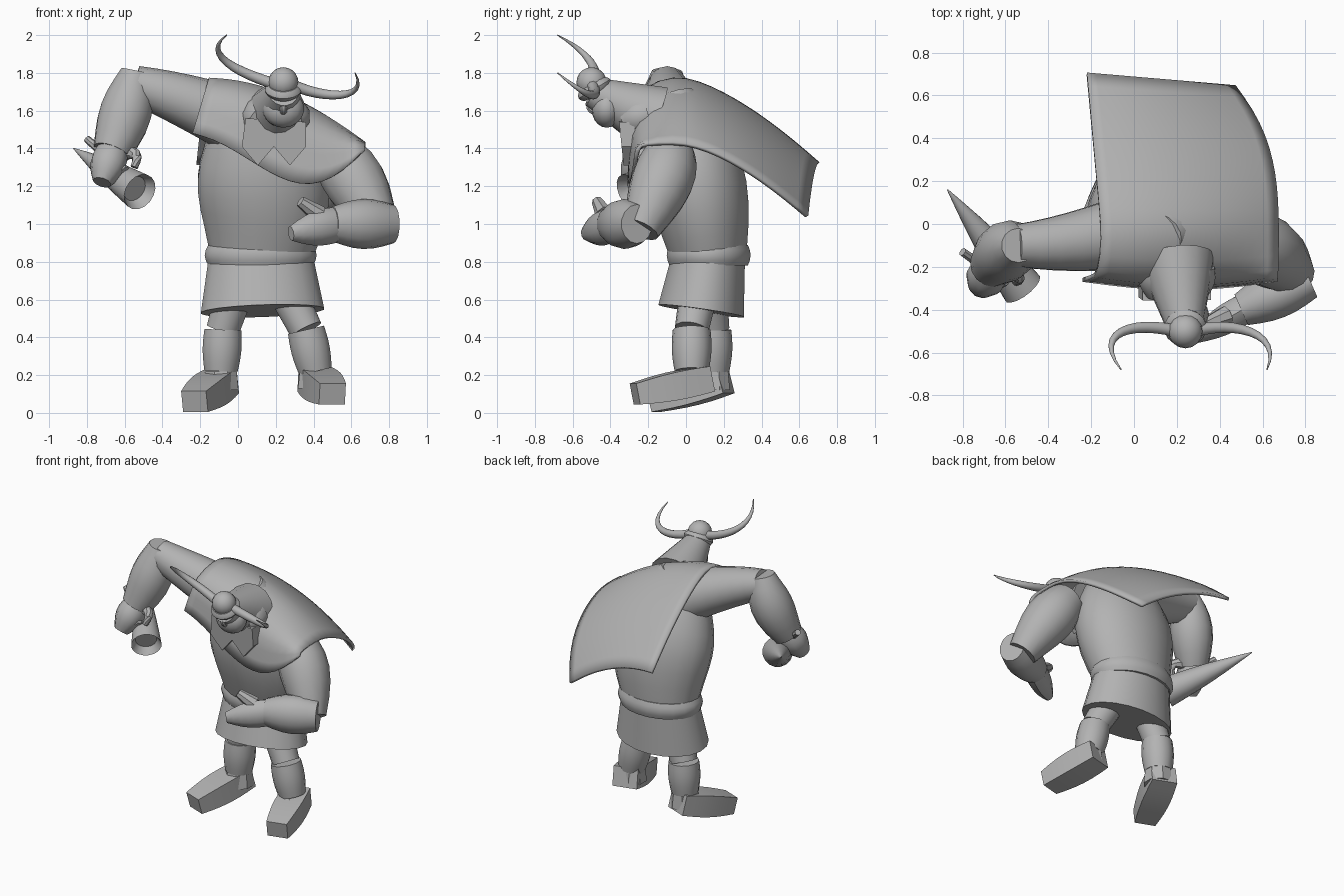
import bpy, bmesh, math
from mathutils import Vector

default_cube = bpy.data.objects.get("Cube")
if default_cube:
    bpy.data.objects.remove(default_cube, do_unlink=True)

clay = bpy.data.materials.new("plain grey")
clay.use_nodes = True
clay.diffuse_color = (.45, .45, .45, 1)
clay.node_tree.nodes["Principled BSDF"].inputs["Base Color"].default_value = clay.diffuse_color


def finish(name, bm, crease=42):
    """Turn a bmesh into a smooth object whose hard creases stay sharp."""
    bmesh.ops.recalc_face_normals(bm, faces=bm.faces)
    mesh = bpy.data.meshes.new(name)
    bm.to_mesh(mesh)
    bm.free()
    mesh.materials.append(clay)
    mesh.polygons.foreach_set("use_smooth", [True] * len(mesh.polygons))
    mesh.set_sharp_from_angle(angle=math.radians(crease))
    part = bpy.data.objects.new(name, mesh)
    bpy.context.collection.objects.link(part)
    return part


def bezier(controls, f):
    """Point at fraction f of a curve with any number of controls."""
    points = [Vector(c) for c in controls]
    while len(points) > 1:
        points = [a.lerp(b, f) for a, b in zip(points, points[1:])]
    return points[0]


def limb(name, controls, start, end, bulge=0, flat=1, sides=14, steps=6, hollow=0):
    """Loft ellipses along a curve, from the start radius to the end radius."""
    bm = bmesh.new()
    centres = [bezier(controls, i / steps) for i in range(steps + 1)]
    span = (centres[-1] - centres[0]).normalized()
    reference = Vector((0, 1, 0)) if abs(span.z) > .75 else Vector((0, 0, 1))
    rings = []
    for i, centre in enumerate(centres):
        f = i / steps
        tangent = centres[min(i + 1, steps)] - centres[max(i - 1, 0)]
        side = tangent.cross(reference).normalized()
        up = side.cross(tangent).normalized() * flat
        radius = start + (end - start) * f + bulge * math.sin(math.pi * f)
        angles = [math.tau * (k + .5) / sides for k in range(sides)]
        rings.append([bm.verts.new(centre + radius * (side * math.cos(a) + up * math.sin(a)))
                      for a in angles])
    for low, high in zip(rings, rings[1:]):
        for k in range(sides):
            bm.faces.new((low[k - 1], low[k], high[k], high[k - 1]))
    bm.faces.new(rings[0])
    mouth = bm.faces.new(rings[-1])
    if hollow:
        bm.normal_update()
        bmesh.ops.inset_individual(bm, faces=[mouth], thickness=.03)
        bmesh.ops.translate(bm, verts=mouth.verts, vec=-span * hollow)
    return finish(name, bm)


def ball(name, centre, size):
    bm = bmesh.new()
    bmesh.ops.create_uvsphere(bm, u_segments=16, v_segments=10, radius=1)
    bmesh.ops.scale(bm, verts=bm.verts, vec=size)
    bmesh.ops.translate(bm, verts=bm.verts, vec=centre)
    return finish(name, bm)


# Body, belt and skirt
limb("torso", [(.12, .12, .85), (.18, .06, 1.3), (.05, -.06, 1.65)],
     start=.28, end=.18, bulge=.12, flat=.74, sides=20, steps=8)
limb("belt", [(.12, .12, .78), (.12, .12, .89)],
     start=.28, end=.28, bulge=.02, flat=.75, sides=20, steps=4)
limb("skirt", [(.12, .12, .82), (.13, .08, .54)],
     start=.28, end=.33, flat=.7, sides=20)


# Cape: a sloping sheet over the back, with a shorter mantle hanging in front
def back_point(u, v):
    left_edge = -.15 - .07 * v
    right_edge = .67 - .2 * v ** 3
    x = left_edge + u * (right_edge - left_edge)
    y = .76 * v - .06 - .06 * u * v
    z = 1.78 - .46 * v ** 1.5 - (.35 - .07 * v) * u ** 2
    return Vector((x, y, z))


def mantle_point(u, fall):
    point = back_point(u, 0)
    drop = .3 + .2 * math.sin(math.pi * u ** 1.5) - .26 * u ** 3
    point.x -= .09 * fall * (1 - u)
    point.y = -.23 - .04 * math.sin(math.pi * u) - .03 * fall
    point.z -= drop * fall
    return point


columns = [i / 8 for i in range(9)]
rows = [[mantle_point(u, fall) for u in columns] for fall in (1, .6, .2)]
rows += [[back_point(u, j / 6) for u in columns] for j in range(7)]
bm = bmesh.new()
grid = [[bm.verts.new(point) for point in row] for row in rows]
for near, far in zip(grid, grid[1:]):
    for i in range(len(columns) - 1):
        bm.faces.new((near[i], near[i + 1], far[i + 1], far[i]))
cape = finish("cape", bm, crease=180)
smoothing = cape.modifiers.new("smoothing", "SUBSURF")
smoothing.levels = smoothing.render_levels = 1
smoothing.boundary_smooth = "PRESERVE_CORNERS"
thickness = cape.modifiers.new("thickness", "SOLIDIFY")
thickness.thickness = .02
thickness.offset = 0

# Raised right arm, hanging down from the elbow
limb("right_upper_arm", [(0, -.03, 1.54), (-.3, -.1, 1.67), (-.55, -.1, 1.74)],
     start=.18, end=.1)
limb("right_forearm", [(-.54, -.1, 1.81), (-.58, -.1, 1.6), (-.67, -.2, 1.38)],
     start=.08, end=.1, bulge=.05)
limb("right_hand", [(-.66, -.2, 1.4), (-.72, -.3, 1.22)], start=.08, end=.05, bulge=.03, sides=10)
limb("right_thumb", [(-.62, -.2, 1.37), (-.5, -.25, 1.4), (-.55, -.27, 1.3)], start=.04, end=.02, sides=8)
limb("right_finger", [(-.8, -.13, 1.45), (-.6, -.27, 1.28)], start=.02, end=.03, sides=8)
limb("drinking_horn", [(-.87, .16, 1.4), (-.52, -.3, 1.17)],
     start=.003, end=.1, bulge=.01, sides=16, hollow=.05)

# Left arm folded across the belly
limb("left_upper_arm", [(.5, -.08, 1.38), (.62, -.1, 1.26), (.75, -.24, .97)],
     start=.13, end=.1, bulge=.05)
limb("left_forearm", [(.82, -.26, 1), (.5, -.4, 1)], start=.09, end=.08, bulge=.03, flat=1.15)
limb("left_hand", [(.54, -.38, 1), (.28, -.53, .95)], start=.07, end=.03, bulge=.02, flat=1.3, sides=10)
limb("left_thumb", [(.43, -.43, 1.05), (.33, -.47, 1.12)], start=.05, end=.03, sides=8)

# Legs: hip, top of the boot, ankle, heel and toe of each side
legs = {
    "right": [(-.03, .12, .6), (-.08, .14, .44), (-.09, .14, .22), (-.08, .21, .17), (-.23, -.17, .06)],
    "left": [(.28, .06, .6), (.36, .03, .44), (.41, .03, .22), (.4, .12, .18), (.5, -.27, .1)],
}
for side, (hip, shin, ankle, heel, toe) in legs.items():
    limb(side + "_thigh", [hip, shin], start=.1, end=.09)
    limb(side + "_boot_cuff", [shin, ankle], start=.1, end=.09, bulge=.01)
    sole = Vector((ankle[0], ankle[1], heel[2] - .05))
    limb(side + "_ankle", [ankle, sole], start=.09, end=.1, sides=8)
    limb(side + "_foot", [heel, toe], start=.12, end=.1, bulge=.02, flat=.8, sides=4)

# Head stretched forward out of the collar
limb("head", [(.2, -.17, 1.56), (.24, -.5, 1.7)], start=.18, end=.08, sides=16)
limb("collar", [(.2, -.2, 1.58), (.2, -.34, 1.54)], start=.18, end=.14, bulge=.02, flat=.7)
ball("face", (.24, -.42, 1.61), (.11, .08, .1))
ball("brow", (.24, -.49, 1.67), (.07, .03, .03))
limb("nose", [(.24, -.49, 1.66), (.24, -.54, 1.61), (.24, -.47, 1.59)], start=.02, end=.02, sides=8)

# Beard plate with a zigzag lower edge
outline = [(.36, 1.54), (.04, 1.56)]
for i in range(5):
    dip = .1 * (i % 2)
    outline.append((.02 + i * .085, 1.41 - dip))
bm = bmesh.new()
front = bm.faces.new([bm.verts.new((x, -.33 - (z - 1.3) * .1, z)) for x, z in outline])
extruded = bmesh.ops.extrude_face_region(bm, geom=[front])["geom"]
back = [v for v in extruded if isinstance(v, bmesh.types.BMVert)]
bmesh.ops.translate(bm, verts=back, vec=(0, .08, 0))
finish("beard", bm, crease=30)

# Horned helmet tipped forward
limb("helmet_band", [(.24, -.47, 1.69), (.24, -.5, 1.74)], start=.08, end=.08, bulge=.02, sides=16, steps=4)
ball("helmet_dome", (.24, -.5, 1.75), (.08, .08, .08))
horns = {
    "right": [(.2, -.5, 1.74), (0, -.45, 1.8), (-.2, -.5, 1.9), (-.06, -.68, 2)],
    "left": [(.28, -.5, 1.74), (.45, -.45, 1.66), (.7, -.5, 1.65), (.62, -.68, 1.8)],
}
for side, curve in horns.items():
    limb(side + "_helmet_horn", curve, start=.03, end=.003, bulge=.005, sides=10, steps=12)
